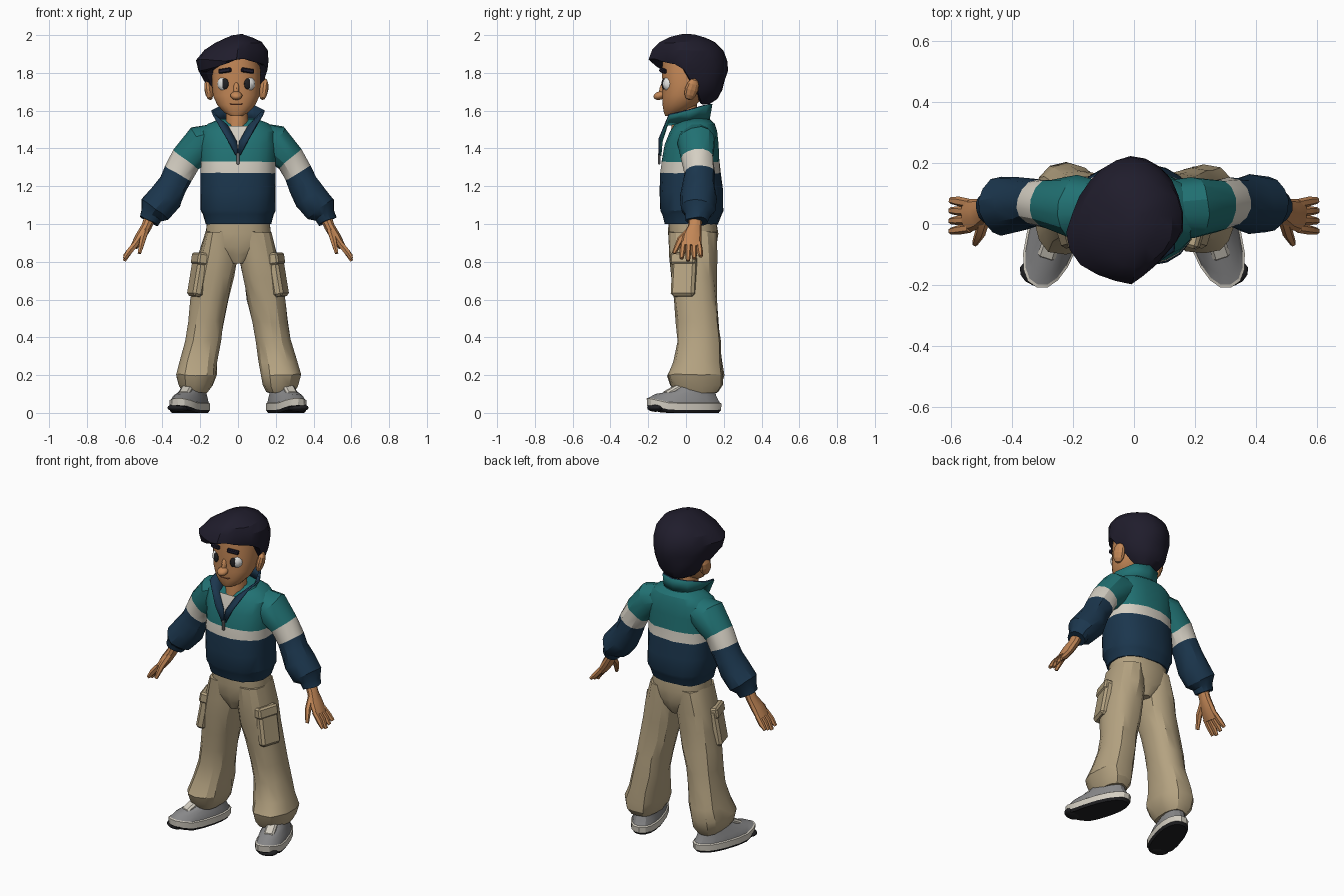
import bpy, bmesh, math
from mathutils import Vector, Matrix, noise

cube = bpy.data.objects.get("Cube")
if cube:
    bpy.data.objects.remove(cube)


def material(name, r, g, b):
    m = bpy.data.materials.new(name)
    m.use_nodes = True
    m.diffuse_color = (r, g, b, 1)
    m.node_tree.nodes["Principled BSDF"].inputs["Base Color"].default_value = (r, g, b, 1)
    return m


skin = material("warm skin", .54, .24, .093)
hair = material("dark hair", .014, .012, .025)
teal = material("teal cloth", .015, .165, .17)
navy = material("navy cloth", .011, .037, .075)
cream = material("cream cloth", .66, .62, .54)
khaki = material("khaki cloth", .46, .365, .22)
grey = material("grey shoe", .25, .25, .255)
black = material("black rubber", .015, .015, .017)
brown = material("brown lip", .2, .06, .03)
white = material("eye white", .8, .8, .78)
parts = []


def finish(name, bm, mats, recalc=True):
    if recalc:
        bmesh.ops.recalc_face_normals(bm, faces=bm.faces[:])
    mesh = bpy.data.meshes.new(name)
    bm.to_mesh(mesh)
    bm.free()
    for m in mats:
        mesh.materials.append(m)
    ob = bpy.data.objects.new(name, mesh)
    bpy.context.collection.objects.link(ob)
    parts.append(ob)
    return ob


def loft(name, rings, mats, bands="", n=14, power=2, fold=0, upright=True, side=1, adjust=None):
    """Skin a tube over rings of (x, y, z, half width, half depth)."""
    bm = bmesh.new()
    centres = [Vector((r[0] * side, r[1], r[2])) for r in rings]
    loops = []
    for i, (c, r) in enumerate(zip(centres, rings)):
        u, v = Vector((1, 0, 0)), Vector((0, 1, 0))
        if not upright:
            t = (centres[min(i + 1, len(rings) - 1)] - centres[max(i - 1, 0)]).normalized()
            u = v.cross(t).normalized()
            v = t.cross(u)
        loop = []
        for k in range(n):
            a = math.tau * (k + .5) / n
            ca, sa = (math.copysign(abs(f) ** (2 / power), f) for f in (math.cos(a), math.sin(a)))
            co = c + u * ca * r[3] + v * sa * r[4]
            co += noise.noise_vector(co * 11) * fold
            loop.append(bm.verts.new(adjust(co) if adjust else co))
        loops.append(loop)
    for i, (low, high) in enumerate(zip(loops, loops[1:])):
        for k in range(n):
            j = (k + 1) % n
            f = bm.faces.new((low[k], low[j], high[j], high[k]))
            f.material_index = int(bands[i]) if bands else 0
    bm.faces.new(loops[0]).material_index = int(bands[0]) if bands else 0
    bm.faces.new(loops[-1]).material_index = int(bands[-1]) if bands else 0
    return finish(name, bm, mats)


def blob(name, centre, radii, mat, spin=(0, 0, 0), n=12):
    bm = bmesh.new()
    bmesh.ops.create_uvsphere(bm, u_segments=n, v_segments=n * 2 // 3, radius=1)
    ob = finish(name, bm, [mat])
    ob.location, ob.scale, ob.rotation_euler = centre, radii, spin
    return ob


def box(name, centre, size, mat, spin=(0, 0, 0), bevel=.01):
    bm = bmesh.new()
    bmesh.ops.create_cube(bm, size=1, matrix=Matrix.Diagonal((*size, 1)))
    bmesh.ops.bevel(bm, geom=bm.edges[:], offset=bevel, segments=1, affect='EDGES')
    ob = finish(name, bm, [mat])
    ob.location, ob.rotation_euler = centre, spin
    return ob


# Pullover body with gathered hem and chest stripe
loft("pullover_body", [(0, .03, 1.0, .175, .14), (0, .03, 1.05, .187, .158), (0, .03, 1.07, .198, .168),
     (0, .027, 1.17, .2, .167), (0, .024, 1.27, .198, .16), (0, .024, 1.33, .198, .154),
     (0, .028, 1.42, .205, .143), (0, .04, 1.49, .198, .126), (0, .048, 1.53, .16, .106),
     (0, .052, 1.555, .1, .075)], [navy, cream, teal], "000012222", 20, 2.5, .006)

# Open stand collar, navy inside, running down to the zip
base = [(0, -.13, 1.36), (.009, -.124, 1.435), (.06, -.097, 1.52), (.1, .02, 1.535), (.08, .1, 1.54), (0, .125, 1.55)]
rim = [(.014, -.137, 1.365), (.06, -.136, 1.45), (.133, -.09, 1.575), (.142, .01, 1.6), (.085, .11, 1.63), (0, .14, 1.635)]
bm = bmesh.new()
rows = []
for row in (base, rim):
    full = row + [(-x, y, z) for x, y, z in reversed(row[:-1])]
    rows.append([bm.verts.new(p) for p in full])
for i in range(len(rows[0]) - 1):
    bm.faces.new((rows[0][i], rows[0][i + 1], rows[1][i + 1], rows[1][i]))
collar = finish("collar", bm, [teal, navy], recalc=False)
mod = collar.modifiers.new("thickness", 'SOLIDIFY')
mod.thickness, mod.offset, mod.material_offset, mod.material_offset_rim = .01, -1, 1, 1

# Undershirt showing in the neck opening, and the zip pull
bm = bmesh.new()
left = [bm.verts.new(p) for p in base[:3]]
right = [bm.verts.new((-x, y, z)) for x, y, z in base[1:3]]
bm.faces.new((left[0], left[1], right[0]))
bm.faces.new((left[1], left[2], right[1], right[0]))
finish("undershirt", bm, [cream])
box("zip_pull", (0, -.142, 1.345), (.016, .012, .06), grey, bevel=.003)

# Neck and head
loft("neck", [(-.005, .01, 1.48, .065, .09), (-.005, -.01, 1.55, .06, .065), (-.008, .0, 1.66, .055, .06)], [skin])
hx = -.009
loft("head", [(hx, -.085, 1.572, .03, .025), (hx, -.06, 1.59, .065, .058), (hx, -.035, 1.63, .102, .09),
     (hx, -.015, 1.68, .125, .112), (hx, 0, 1.74, .13, .125), (hx, .005, 1.81, .13, .135),
     (hx, .01, 1.9, .115, .13)], [skin], n=20, power=2.2)
blob("nose", (hx, -.138, 1.68), (.032, .035, .022), skin, (.3, 0, 0))
blob("nose_bridge", (hx, -.118, 1.715), (.017, .022, .05), skin, (-.3, 0, 0))
smile = [(-.058, -.103, 1.648), (-.025, -.121, 1.633), (.025, -.121, 1.633), (.058, -.103, 1.648)]
loft("mouth", [(hx + x, y, z, .004, .005) for x, y, z in smile], [brown], n=6, upright=False)
for s, label in ((1, "left"), (-1, "right")):
    blob(label + "_eye", (hx + s * .063, -.088, 1.742), (.038, .036, .042), white, (0, 0, s * .35))
    blob(label + "_pupil", (hx + s * .06, -.118, 1.742), (.02, .01, .029), black, (0, 0, s * .35))
    box(label + "_eyebrow", (hx + s * .06, -.122, 1.812), (.07, .02, .024), hair, (0, s * .15, s * .35), .005)
    blob(label + "_ear", (hx + s * .145, .03, 1.713), (.023, .038, .06), skin, (-.25, s * .2, s * .3), 10)


# Hair cap lifted clear of the face, swept to one side with a receding temple
def unit(f):
    return min(max(f, 0), 1)


def sweep(co):
    front = 1.875 + .45 * min(co.x, 0) - .3 * max(co.x - .04, 0)
    co.z = max(co.z, front + (1.63 - front) * unit((co.y + .03) / .11))
    cut = max(co.x - co.y - .19, 0) * .35
    flick = unit((-co.x - .05) / .1) * unit((.12 - co.y) / .12) * unit((1.94 - co.z) / .07)
    return co + Vector((-cut - .036 * flick, cut - .012 * flick, 0))


loft("hair", [(hx, .09, 1.635, .05, .035), (hx, .085, 1.665, .095, .085), (hx, .07, 1.71, .128, .125),
     (hx, .045, 1.76, .147, .16), (-.012, .018, 1.815, .164, .2), (-.012, .01, 1.87, .175, .203),
     (-.006, .009, 1.92, .165, .186), (.002, .008, 1.96, .127, .147), (0, .008, 1.987, .08, .095),
     (-.005, .008, 1.999, .03, .04)], [hair], n=22, fold=.01, adjust=sweep)

for s, label in ((1, "left"), (-1, "right")):
    # Sleeve with stripe, puffed forearm and cuff
    loft(label + "_sleeve", [(.1, .05, 1.465, .07, .085), (.19, .055, 1.428, .104, .1), (.275, .065, 1.345, .084, .084),
         (.315, .07, 1.27, .08, .08), (.345, .068, 1.21, .08, .083), (.385, .065, 1.14, .09, .095),
         (.437, .06, 1.075, .088, .092), (.458, .058, 1.045, .06, .065), (.473, .055, 1.015, .052, .058)],
         [teal, cream, navy], "00122222", 14, 2, .012, False, s)
    # Hand
    loft(label + "_palm", [(.462, .052, 1.04, .032, .035), (.485, .046, .985, .029, .036), (.515, .033, .935, .029, .05),
         (.55, .026, .88, .021, .056)], [skin], n=10, upright=False, side=s)
    for k in range(4):
        y = -.014 + k * .027
        tip = .805 + .012 * abs(k - 1)
        loft(f"{label}_finger_{k + 1}", [(.538, y, .9, .017, .015), (.575, y * 1.15 - .003, .855, .018, .016),
             (.602, y * 1.25 - .006, tip, .01, .011)], [skin], n=6, upright=False, side=s)
    loft(label + "_thumb", [(.49, .02, .965, .019, .02), (.505, -.03, .915, .018, .019),
         (.522, -.064, .845, .01, .011)], [skin], n=6, upright=False, side=s)

    # Trouser leg with bunched hem
    loft(label + "_trouser_leg", [(.09, .035, .96, .085, .125), (.106, .037, .83, .104, .124), (.126, .042, .72, .104, .117),
         (.15, .052, .6, .1, .113), (.172, .062, .48, .096, .111), (.188, .068, .38, .095, .112),
         (.21, .06, .27, .102, .13), (.225, .05, .2, .108, .148), (.225, .052, .145, .092, .135),
         (.225, .055, .11, .07, .11)], [khaki], n=14, power=2.4, fold=.013, side=s)
    # Cargo pocket and flap
    box(label + "_pocket", (s * .213, -.01, .725), (.055, .13, .22), khaki, (0, -s * .17, -s * .3), .014)
    box(label + "_pocket_flap", (s * .201, -.012, .815), (.06, .136, .065), khaki, (0, -s * .17, -s * .3))

    # Shoe: rubber outsole and toe bumper, cream midsole, grey upper, cream tongue
    def turn_out(co):
        local = co + Vector((0, 0, max(0, -co.y - .1) * .25))
        return Matrix.Rotation(s * .31, 3, 'Z') @ local + Vector((s * .256, -.01, 0))

    loft(label + "_shoe", [(0, 0, 0, .078, .192), (0, 0, .015, .087, .205), (0, 0, .05, .087, .208),
         (0, 0, .055, .08, .198), (0, .01, .085, .074, .17), (0, .05, .115, .06, .12),
         (0, .07, .16, .05, .08)], [black, cream, grey], "011222", 18, 2.3, 0, True, 1, turn_out)
    blob(label + "_toe_bumper", turn_out(Vector((s * .012, -.162, .012))), (.06, .044, .022), black, (0, 0, s * .31))
    box(label + "_shoe_tongue", turn_out(Vector((0, -.06, .122))), (.06, .11, .03), cream, (.5, 0, s * .31))

# Trouser seat and waist
loft("trouser_seat", [(0, .035, .79, .035, .09), (0, .037, .84, .11, .114), (0, .037, .88, .17, .124),
     (0, .038, .95, .175, .134), (0, .033, 1.03, .165, .128)], [khaki], n=18, power=2.4, fold=.006)

bpy.ops.object.select_all(action='DESELECT')
for ob in parts:
    ob.select_set(True)
bpy.context.view_layer.objects.active = parts[0]
bpy.ops.object.shade_smooth_by_angle(angle=math.radians(28))
